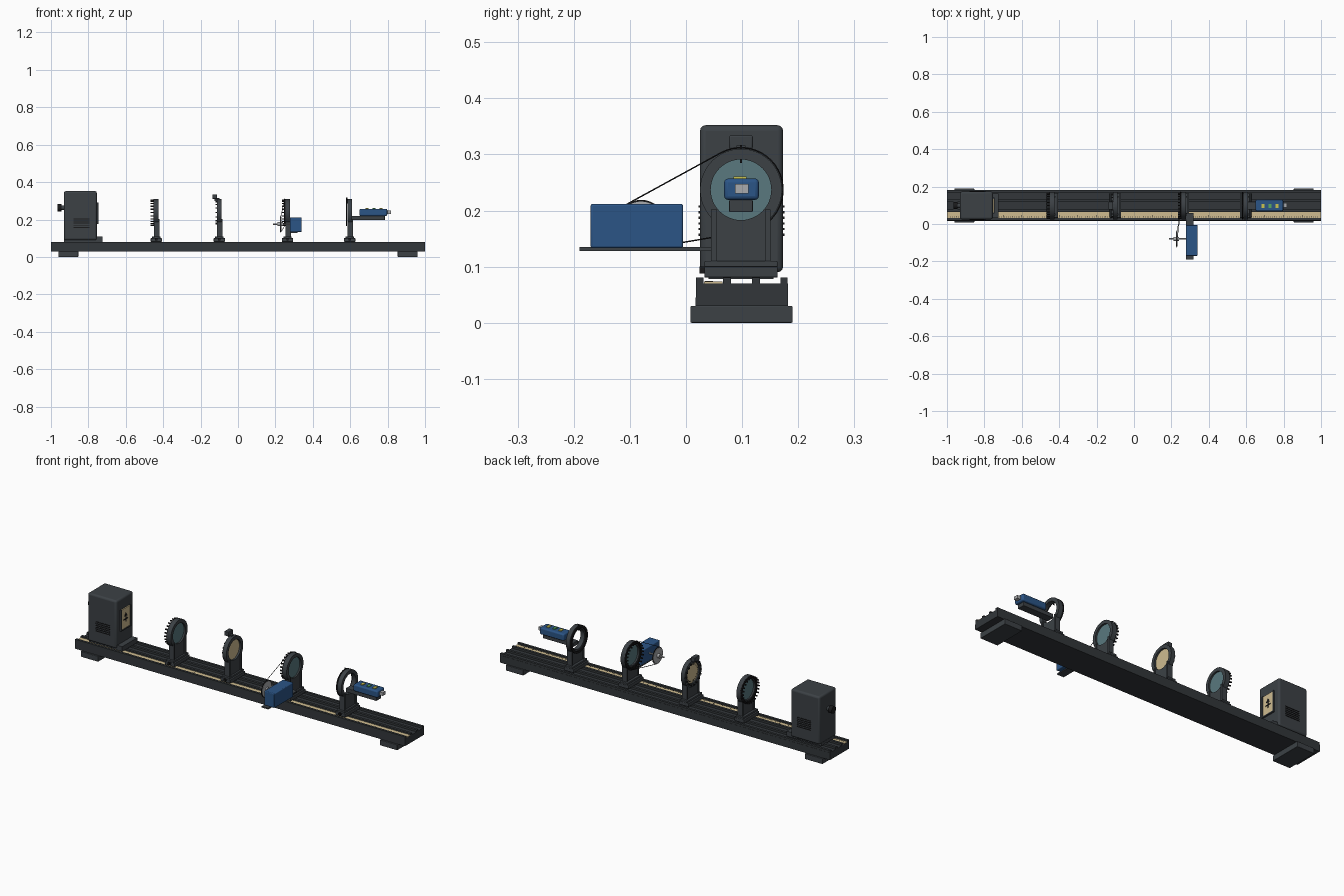
import bpy, bmesh, math
from mathutils import Matrix, Vector

if "Cube" in bpy.data.objects:
    bpy.data.objects.remove(bpy.data.objects["Cube"])


def material(name, rgb):
    m = bpy.data.materials.new(name)
    m.use_nodes = True
    m.diffuse_color = (*rgb, 1)
    m.node_tree.nodes["Principled BSDF"].inputs["Base Color"].default_value = (*rgb, 1)
    return m


CHARCOAL = material("charcoal", (.045, .053, .06))
RAIL = material("rail_grey", (.032, .037, .042))
BLACK = material("black", (.01, .01, .011))
BLUE = material("blue", (.024, .09, .24))
CREAM = material("cream", (.62, .5, .28))
STEEL = material("steel", (.4, .41, .42))
GLASS = material("teal_glass", (.1, .19, .21))
YELLOW = material("yellow", (.6, .55, .08))
GREEN = material("green", (.1, .4, .12))

CY, CZ = .098, .237          # optical axis


def finish(name, bm, mat, bevel=0, smooth=False):
    bmesh.ops.recalc_face_normals(bm, faces=bm.faces)
    me = bpy.data.meshes.new(name)
    bm.to_mesh(me)
    bm.free()
    ob = bpy.data.objects.new(name, me)
    bpy.context.scene.collection.objects.link(ob)
    me.materials.append(mat)
    if bevel:
        mod = ob.modifiers.new("bevel", "BEVEL")
        mod.width, mod.segments = bevel, 3
    if smooth or bevel:
        bpy.context.view_layer.objects.active = ob
        ob.select_set(True)
        bpy.ops.object.shade_smooth_by_angle(angle=math.radians(35))
        ob.select_set(False)
    return ob


def add_box(bm, x, y, z):
    size = Matrix.Diagonal((x[1] - x[0], y[1] - y[0], z[1] - z[0], 1))
    mid = Vector((sum(x) / 2, sum(y) / 2, sum(z) / 2))
    bmesh.ops.create_cube(bm, size=1, matrix=Matrix.Translation(mid) @ size)


def boxes(name, mat, *specs, bevel=0):
    bm = bmesh.new()
    for s in specs:
        add_box(bm, *s)
    return finish(name, bm, mat, bevel)


def prism(name, mat, pts, x0, x1):
    """Extrude a (y, z) outline along x."""
    bm = bmesh.new()
    face = bm.faces.new([bm.verts.new((x0, y, z)) for y, z in pts])
    out = bmesh.ops.extrude_face_region(bm, geom=[face])
    moved = [g for g in out["geom"] if isinstance(g, bmesh.types.BMVert)]
    bmesh.ops.translate(bm, verts=moved, vec=(x1 - x0, 0, 0))
    return finish(name, bm, mat)


def disc(name, mat, x0, x1, r, y=CY, z=CZ, n=40):
    bm = bmesh.new()
    place = Matrix.Translation(((x0 + x1) / 2, y, z)) @ Matrix.Rotation(math.pi / 2, 4, "Y")
    bmesh.ops.create_cone(bm, cap_ends=True, segments=n, radius1=r, radius2=r,
                          depth=x1 - x0, matrix=place)
    return finish(name, bm, mat, smooth=True)


def ring(name, mat, x0, x1, outer, inner, n=48):
    """Square-section ring around the optical axis."""
    bm = bmesh.new()
    loops = []
    for i in range(n):
        a = 2 * math.pi * i / n
        loops.append([bm.verts.new((x, CY + r * math.cos(a), CZ + r * math.sin(a)))
                      for x, r in ((x0, inner), (x0, outer), (x1, outer), (x1, inner))])
    for a, b in zip(loops, loops[1:] + loops[:1]):
        for k in range(4):
            j = (k + 1) % 4
            bm.faces.new((a[k], a[j], b[j], b[k]))
    return finish(name, bm, mat, smooth=True)


def pins(name, mat, x0, x1, radius, size, n):
    """Circle of small square pegs pointing along x."""
    bm = bmesh.new()
    for i in range(n):
        a = 2 * math.pi * i / n
        y, z = CY + radius * math.cos(a), CZ + radius * math.sin(a)
        add_box(bm, (x0, x1), (y - size, y + size), (z - size, z + size))
    return finish(name, bm, mat)


# Slotted rail with feet
ribs = [(.018, .031), (.066, .08), (.118, .132), (.168, .181)]
outline = [(.017, .03), (.017, .07)]
for a, b in ribs:
    outline += [(a, .07), (a, .081), (b, .081), (b, .07)]
outline += [(.182, .07), (.182, .03)]
prism("rail", RAIL, outline[:1] + outline[2:], -1, 1)
for side, x in (("right", -.907), ("left", .907)):
    boxes(side + "_foot", CHARCOAL, ((x - .053, x + .053), (.008, .19), (0, .03)), bevel=.002)

# Scale strip in the front channel
boxes("scale_strip", CREAM, ((-.999, .999), (.032, .065), (.07, .0735)))
ticks = []
for i in range(-98, 99):
    length = .014 if i % 10 == 0 else .009 if i % 5 == 0 else .005
    ticks.append(((i / 100 - .0012, i / 100 + .0012), (.034, .034 + length), (.0735, .0742)))
boxes("scale_ticks", BLACK, *ticks)

# Lamp housing
boxes("lamp_carriage", CHARCOAL, ((-.93, -.755), (.04, .156), (.078, .095)),
      ((-.79, -.725), (.033, .163), (.081, .108)))
boxes("lamp_housing", CHARCOAL, ((-.93, -.755), (.025, .173), (.09, .352)), bevel=.01)
vents = []
for k in range(6):
    z = .155 + k * .01
    for y in (.0225, .173):
        vents.append(((-.88, -.795), (y, y + .0025), (z, z + .004)))
boxes("housing_vents", BLACK, *vents)
disc("housing_knob_stem", CHARCOAL, -.945, -.925, .012, z=.263)
disc("housing_knob", BLACK, -.965, -.943, .019, z=.263)
boxes("slide_frame", CHARCOAL, ((-.757, -.746), (.055, .061), (.18, .292)),
      ((-.757, -.746), (.135, .141), (.18, .292)), ((-.757, -.746), (.055, .141), (.176, .182)))
boxes("object_slide", CREAM, ((-.757, -.749), (.061, .135), (.182, .29)))
boxes("slide_aperture", BLACK, ((-.749, -.7475), (.095, .101), (.215, .257)),
      ((-.749, -.7475), (.08, .116), (.227, .233)))
prism("aperture_point", BLACK, [(.084, .245), (.112, .245), (.098, .264)], -.749, -.7475)


# Holder: carriage, cradle plate, side ribs and mount ring
def holder(name, x):
    boxes(name + "_carriage", CHARCOAL, ((x - .03, x + .03), (.033, .163), (.081, .1)),
          ((x - .022, x + .022), (.033, .163), (.1, .11)), bevel=.0015)
    boxes(name + "_clamp_screw", BLACK, ((x - .006, x + .006), (.024, .034), (.088, .1)))
    cradle = [(CY - .053, .11), (CY + .053, .11)]
    for i in range(13):
        a = math.radians(-40 - 100 * i / 12)
        cradle.append((CY + .066 * math.cos(a), CZ + .066 * math.sin(a)))
    prism(name + "_cradle", CHARCOAL, cradle, x - .008, x + .012)
    ribs = [((x - .012, x + .018), (CY + s - .005, CY + s + .005), (.108, .202)) for s in (-.048, .048)]
    boxes(name + "_ribs", CHARCOAL, *ribs)
    ring(name + "_ring", CHARCOAL, x - .012, x + .012, .073, .054)


holder("first_lens", -.437)
holder("filter", -.1)
holder("second_lens", .265)
holder("laser", .597)

# Lens rings with pegs and glass
for name, x in (("first_lens", -.437), ("second_lens", .265)):
    disc(name + "_glass", GLASS, x - .003, x + .003, .055)
    pins(name + "_pegs", BLACK, x - .03, x - .012, .068, .003, 24)
    ring(name + "_peg_band", BLACK, x - .016, x - .012, .072, .06)

# Filter with dial marks and sight block
disc("filter_disc", CREAM, -.105, -.098, .055)
pins("filter_marks", BLACK, -.1065, -.1045, .045, .002, 24)
pins("filter_studs", BLACK, -.12, -.111, .062, .003, 16)
boxes("filter_block", CHARCOAL, ((-.137, -.112), (.077, .119), (.31, .334)), bevel=.003)
boxes("filter_block_neck", CHARCOAL, ((-.125, -.1), (.09, .106), (.3, .316)))

# Motor, shelf, pulley and belt
boxes("motor_shelf", CHARCOAL, ((.277, .317), (-.19, .06), (.128, .135)))
boxes("motor", BLUE, ((.277, .34), (-.17, -.005), (.133, .212)), bevel=.004)
PY, PZ, PR = -.08, .175, .044
disc("pulley_shaft", STEEL, .188, .28, .004, PY, PZ, 16)
disc("pulley_hub", STEEL, .212, .24, .011, PY, PZ, 24)
disc("pulley", STEEL, .225, .232, PR - .003, PY, PZ)
disc("pulley_rim", BLACK, .2265, .2305, PR, PY, PZ)

BR = .075
dy, dz = CY - PY, CZ - PZ
lean = math.atan2(dz, dy)
wrap = math.acos((PR - BR) / math.hypot(dy, dz))
path = []
for cy, cz, r, start, sweep in ((PY, PZ, PR, lean + wrap, 2 * (math.pi - wrap)),
                                (CY, CZ, BR, lean - wrap, 2 * wrap)):
    for i in range(25):
        a = start + sweep * i / 24
        path.append((.2285 + (.02 if r == BR else 0), cy + r * math.cos(a), cz + r * math.sin(a)))
curve = bpy.data.curves.new("belt", "CURVE")
curve.dimensions = "3D"
curve.bevel_depth, curve.bevel_resolution = .0014, 1
line = curve.splines.new("POLY")
line.points.add(len(path) - 1)
for p, co in zip(line.points, path):
    p.co = (*co, 1)
line.use_cyclic_u = True
curve.materials.append(BLACK)
bpy.context.scene.collection.objects.link(bpy.data.objects.new("belt", curve))

# Laser with shelf, buttons and nozzle
ring("laser_dial", BLACK, .577, .582, .073, .06)
boxes("laser_pointer", BLACK, ((.577, .585), (CY - .0015, CY + .0015), (.285, .317)))
boxes("laser_shelf", CHARCOAL, ((.6, .785), (.077, .119), (.197, .219)), bevel=.002)
boxes("laser_body", BLUE, ((.65, .798), (.068, .13), (.219, .257)), bevel=.007)
boxes("laser_nozzle", STEEL, ((.795, .817), (.087, .111), (.23, .247)))
for i, mat in enumerate((YELLOW, GREEN, YELLOW)):
    x = .69 + .037 * i
    boxes(f"laser_button_{i + 1}", mat, ((x - .008, x + .008), (.085, .108), (.256, .261)))
